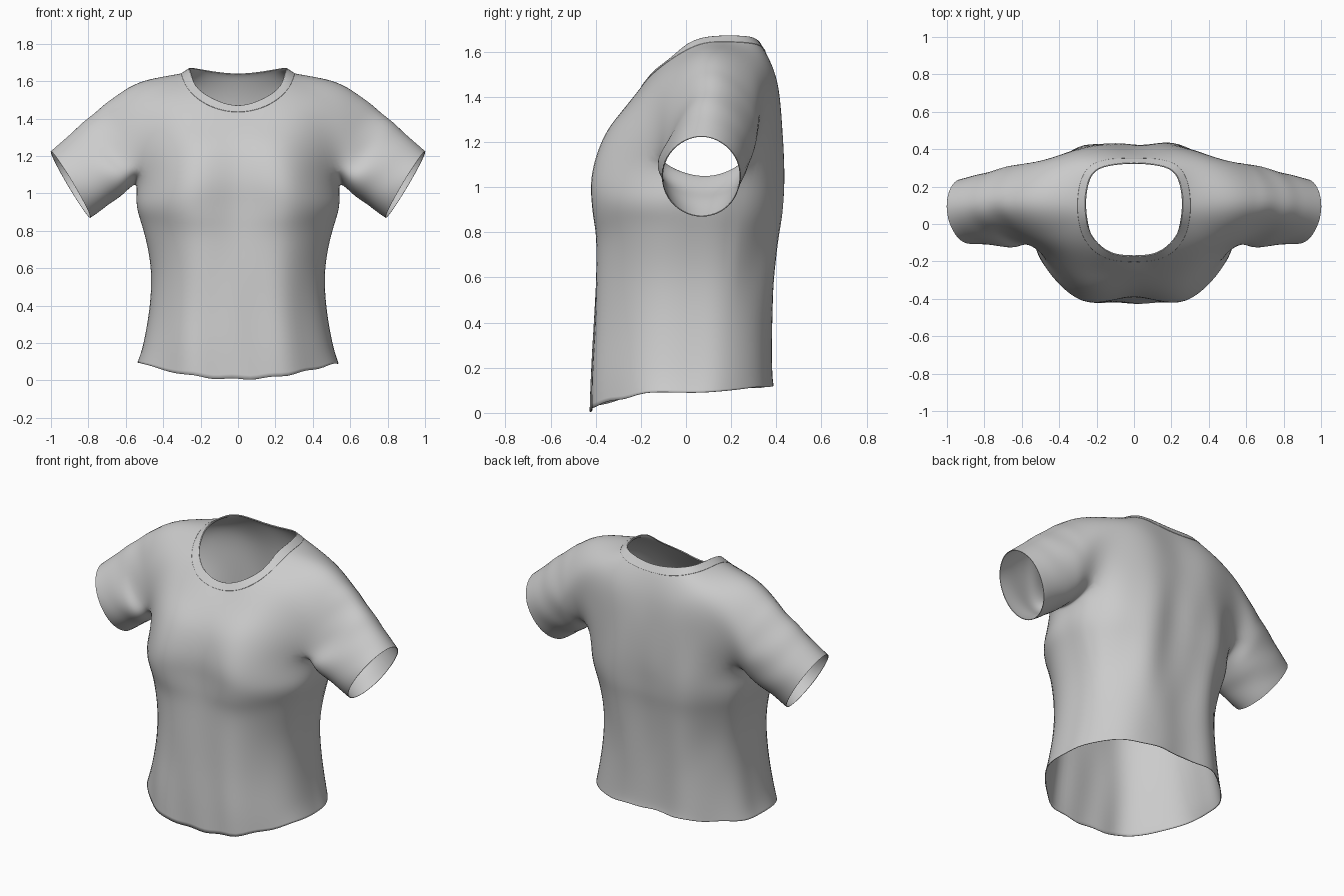
import bpy
from math import sin, cos, radians
from mathutils import Vector as V

if "Cube" in bpy.data.objects:
    bpy.data.objects.remove(bpy.data.objects["Cube"])

# Yoke: columns run from the neck edge out to the armhole line,
# ordered front centre -> front armpit -> over the sleeve -> back armpit -> back centre
front = [
    [(0, -.17, 1.47), (0, -.20, 1.435), (0, -.28, 1.34), (0, -.35, 1.22), (0, -.385, 1.08)],
    [(.13, -.15, 1.505), (.15, -.18, 1.468), (.20, -.26, 1.36), (.24, -.345, 1.24), (.27, -.40, 1.08)],
    [(.22, -.07, 1.57), (.25, -.10, 1.54), (.36, -.15, 1.45), (.46, -.165, 1.30), (.52, -.125, 1.12)],
]
sleeve_top = [
    [(.25, .01, 1.635), (.29, 0, 1.605), (.45, -.04, 1.53), (.57, -.07, 1.39), (.65, -.075, 1.24)],
    [(.26, .10, 1.665), (.30, .10, 1.64), (.46, .10, 1.61), (.60, .10, 1.555), (.73, .10, 1.465)],
    [(.25, .20, 1.67), (.285, .22, 1.642), (.42, .27, 1.58), (.55, .30, 1.46), (.66, .305, 1.30)],
]
back = [
    [(.21, .28, 1.665), (.23, .31, 1.632), (.33, .365, 1.52), (.45, .35, 1.34), (.52, .27, 1.12)],
    [(.12, .315, 1.65), (.13, .345, 1.61), (.18, .40, 1.48), (.22, .42, 1.30), (.26, .42, 1.10)],
    [(0, .325, 1.64), (0, .35, 1.60), (0, .39, 1.48), (0, .415, 1.30), (0, .424, 1.10)],
]
columns = [[V(p) for p in c] for c in front + sleeve_top + back]
yoke = [list(r) for r in zip(*columns)]
under = V((.548, .07, 1.045))
seam = yoke[-1]

# Body: half width, front y, bust y, back y and height of each ring
body = [seam[:3] + [under] + seam[6:]]
for w, f, b, k, z in [(.54, -.388, -.41, .417, .96), (.52, -.387, -.398, .408, .86),
                      (.492, -.387, -.382, .394, .76), (.464, -.393, -.382, .379, .59),
                      (.472, -.403, -.387, .37, .38), (.505, -.413, -.397, .37, .19)]:
    body.append([V((0, f, z)), V((w * .51, b, z)), V((w * .94, f * .44, z)), V((w, .04, z)),
                 V((w * .92, k * .55, z)), V((w * .5, k, z)), V((0, k, z))])
hem_z = [.003, .025, .08, .09, .10, .115, .12]
w, f, k = .535, -.42, .375
body.append([V((x * w, y, z)) for x, y, z in zip(
    [0, .5, .935, 1, .91, .48, 0], [f, -.402, f * .44, .03, k * .53, k, k], hem_z)])

# Sleeve: armhole ring blended to a tilted elliptical cuff, its front edge slightly further in
armhole = seam[2:7] + [under]
cuff = [V((.895 + .105 * cos(a) - .018 * sin(a), .068 - .174 * sin(a), 1.047 + .178 * cos(a)))
        for a in map(radians, (122, 62, 0, -62, -122, 180))]
sleeve = [[p.lerp(q, t) for p, q in zip(armhole, cuff)] for t in (0, .3, .62, .93, 1)]
sleeve = [r + r[:1] for r in sleeve]


def cage(name, sheets):
    """Join quad sheets and their mirror images, then wrap them in a smooth surface through every point."""
    ids, verts, faces = {}, [], []

    def vid(p):
        key = tuple(round(c, 4) for c in p)
        if key not in ids:
            ids[key] = len(verts)
            verts.append(V(p))
        return ids[key]

    for rows in sheets:
        for a, b in zip(rows, rows[1:]):
            for j in range(len(a) - 1):
                q = [a[j], b[j], b[j + 1], a[j + 1]]
                faces.append([vid(p) for p in q])
                faces.append([vid((-p.x, p.y, p.z)) for p in reversed(q)])
    me = bpy.data.meshes.new(name)
    me.from_pydata(verts, [], faces)
    ob = bpy.data.objects.new(name, me)
    bpy.context.collection.objects.link(ob)
    sub = ob.modifiers.new("smooth", 'SUBSURF')
    sub.levels = sub.render_levels = 1
    for _ in range(6):
        bpy.context.view_layer.update()
        dg = bpy.context.evaluated_depsgraph_get()
        ev = ob.evaluated_get(dg).data
        shift = [t - ev.vertices[i].co for i, t in enumerate(verts)]
        for v, d in zip(me.vertices, shift):
            v.co += d
        me.update()
        ob.update_tag()
    sub.levels = sub.render_levels = 3
    bpy.context.view_layer.update()
    dg = bpy.context.evaluated_depsgraph_get()
    ob.data = bpy.data.meshes.new_from_object(ob.evaluated_get(dg))
    ob.modifiers.clear()
    ob.data.shade_smooth()
    return ob


def thicken(ob, t):
    mod = ob.modifiers.new("cloth", 'SOLIDIFY')
    mod.thickness = t
    mod.offset = -1


def ramp(v, a, b):
    t = min(max((v - a) / (b - a), 0), 1)
    return t * t * (3 - 2 * t)


def fold(p, n):
    """Soft cloth folds as an offset along the normal."""
    d = 0
    if abs(p.x) < .56 and p.z < 1.05:
        drape = ramp(p.z, .95, .2) * abs(n.y)
        if p.y < 0:
            d += .006 * drape * sin(24 * p.x + 1.2 + .8 * sin(4 * p.z))
        else:
            d += .006 * drape * sin(19 * p.x + .6 * sin(5 * p.z))
    if p.y > .2 and abs(p.x) < .5:
        d += .004 * ramp(p.z, .35, .7) * ramp(p.z, 1.35, 1.0) * sin(26 * p.x + 3 * p.z)
    s = ramp(abs(p.x), .6, .7) * ramp(abs(p.x), .95, .8)
    d += .0015 * s * sin(30 * (p.z - .6 * abs(p.x)) + 9 * p.y)
    return d


# Shirt body with sleeves
shirt = cage("shirt", [yoke, body, sleeve])
moves = [v.normal * fold(v.co, v.normal) for v in shirt.data.vertices]
for v, m in zip(shirt.data.vertices, moves):
    v.co += m
    # slightly uneven hem
    v.co.z += .004 * ramp(v.co.z, .2, .05) * (1 + sin(31 * v.co.x + 9 * v.co.y))
thicken(shirt, .004)


# Neckband lying just proud of the shirt
def lift(p):
    return p + V((p.x, p.y - .08, .12)).normalized() * .0025


band = [[lift(p.lerp(q, t)) for p, q in zip(yoke[0], yoke[1])] for t in (0, .5, 1)]
collar = cage("neckband", [band])
thicken(collar, .004)
